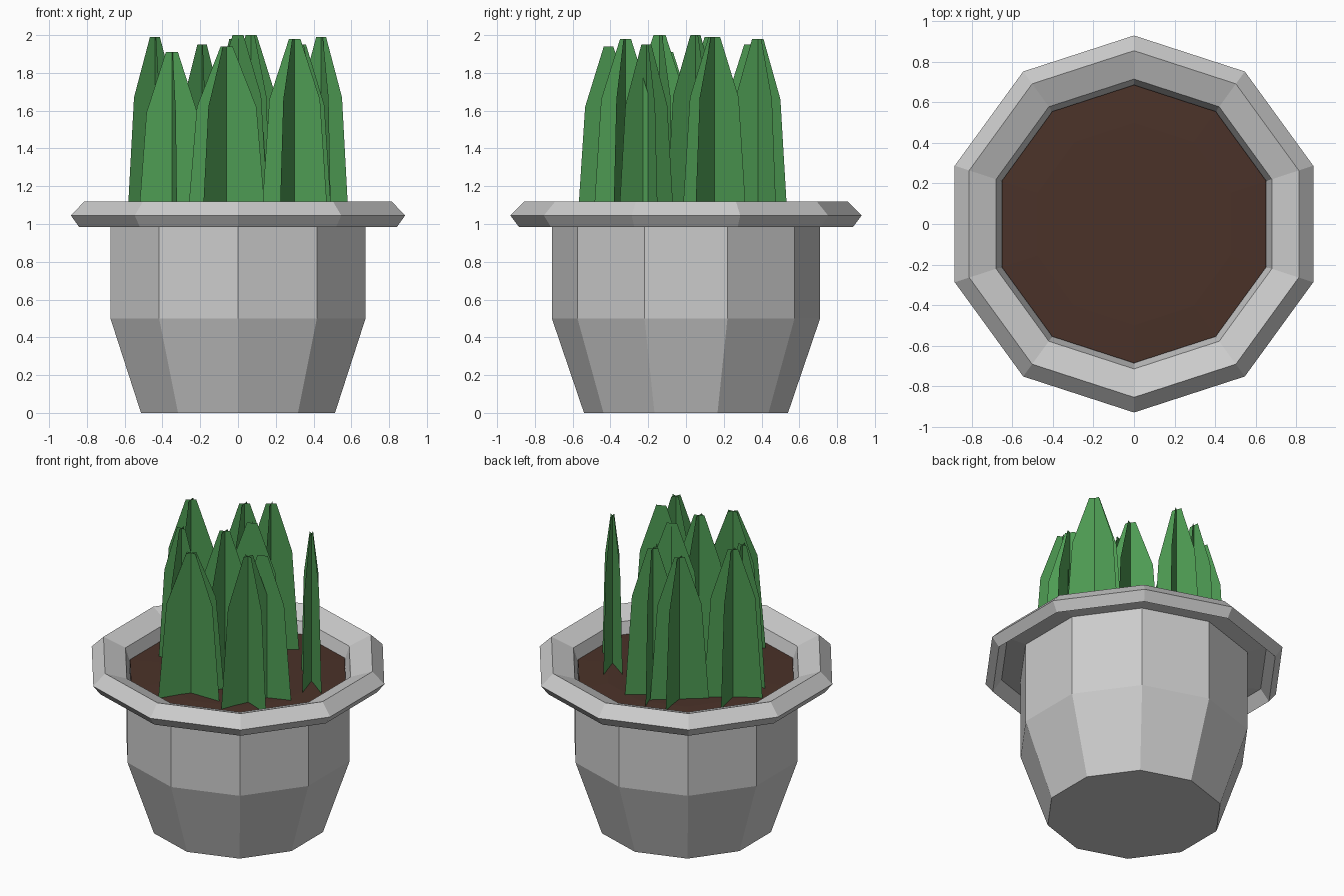
import bpy, bmesh
from math import sin, cos, pi, radians

if "Cube" in bpy.data.objects:
    bpy.data.objects.remove(bpy.data.objects["Cube"])

SIDES = 10

def make_object(name, bm, color=None):
    me = bpy.data.meshes.new(name)
    bm.to_mesh(me)
    bm.free()
    ob = bpy.data.objects.new(name, me)
    bpy.context.collection.objects.link(ob)
    if color:
        mat = bpy.data.materials.get(color[0]) or bpy.data.materials.new(color[0])
        mat.diffuse_color = color[1]
        mat.use_nodes = True
        mat.node_tree.nodes["Principled BSDF"].inputs["Base Color"].default_value = mat.diffuse_color
        me.materials.append(mat)
    return ob

def lathe(name, profile, color=None):
    """Turn an (r, z) profile into a ten-sided solid; capped at both ends."""
    bm = bmesh.new()
    rings = [[bm.verts.new((r * cos(pi / 2 + 2 * pi * i / SIDES),
                            r * sin(pi / 2 + 2 * pi * i / SIDES), z))
              for i in range(SIDES)] for r, z in profile]
    for a, b in zip(rings, rings[1:]):
        for i in range(SIDES):
            j = (i + 1) % SIDES
            bm.faces.new((a[i], a[j], b[j], b[i]))
    bm.faces.new(rings[0][::-1])
    bm.faces.new(rings[-1])
    bmesh.ops.recalc_face_normals(bm, faces=bm.faces)
    return make_object(name, bm, color)

GREEN = ("leaf_green", (0.076, 0.33, 0.087, 1))
BROWN = ("soil_brown", (0.07, 0.032, 0.022, 1))

# Pot with flared, hollow-bottomed rim
lathe("pot", [(.54, 0), (.71, .5), (.71, 1.04), (.83, 1.06), (.885, .985),
              (.93, 1.045), (.855, 1.12), (.715, 1.065), (.69, .985), (.685, .96)])

# Soil, very slightly domed
lathe("soil", [(.686, .965), (.686, .99), (.5, 1.0)], BROWN)

# Leaf clumps: two crossed tapering blades each
def leaf_clump(name, x, y, top, angles, width):
    bm = bmesh.new()
    levels = [(width, .985), (width * .75, top - .32), (.032, top)]
    for ang in angles:
        dx, dy = cos(radians(ang)), sin(radians(ang))
        cols = [[bm.verts.new((x + s * w * dx, y + s * w * dy, z)) for s in (-1, 0, 1)]
                for w, z in levels]
        for a, b in zip(cols, cols[1:]):
            for i in range(2):
                bm.faces.new((a[i], a[i + 1], b[i + 1], b[i]))
    make_object(name, bm, GREEN)

# x, y, top height, blade angles, half width
clumps = [
    (-.19, .34, 1.95, (97, 39), .18),
    (-.02, .38, 1.98, (-70, 36), .17),
    (-.44, .13, 1.99, (-79, 35), .18),
    (-.35, -.10, 1.91, (-81, -5), .18),
    (.07, .05, 2.0, (-56, 25), .19),
    (.44, .15, 1.99, (-73, -35), .18),
    (0, -.14, 2.0, (92, 25), .18),
    (.33, -.21, 1.95, (-55, 20), .18),
    (.30, -.32, 1.98, (65, -20), .19),
    (-.06, -.41, 1.94, (0, 52), .21),
]
for n, (x, y, top, angles, width) in enumerate(clumps, 1):
    leaf_clump(f"leaf_clump_{n}", x, y, top, angles, width)
